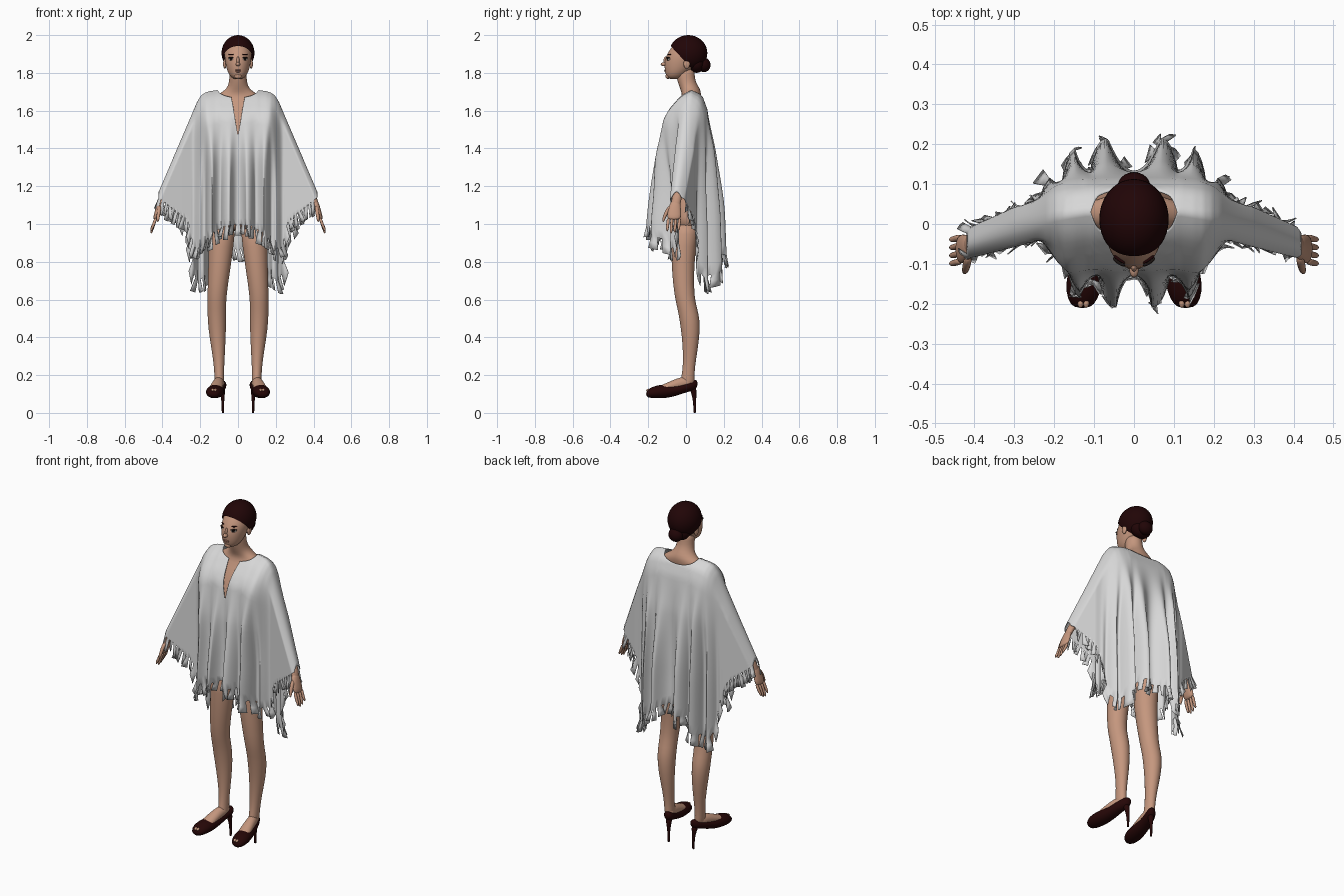
import bpy, bmesh, math, random
from mathutils import Matrix, Vector

random.seed(4)
cube = bpy.data.objects.get("Cube")
if cube:
    bpy.data.objects.remove(cube, do_unlink=True)


def material(name, r, g, b):
    m = bpy.data.materials.new(name)
    m.use_nodes = True
    m.diffuse_color = (r, g, b, 1)
    m.node_tree.nodes["Principled BSDF"].inputs["Base Color"].default_value = (r, g, b, 1)
    return m


skin = material("warm skin", 0.56, 0.31, 0.21)
cloth = material("pale grey wool", 0.68, 0.68, 0.68)
hair = material("dark auburn hair", 0.015, 0.0015, 0.002)
leather = material("dark brown leather", 0.019, 0.002, 0.002)
lip = material("muted lips", 0.42, 0.19, 0.14)
white = material("eye white", 0.5, 0.45, 0.4)
black = material("eye black", 0.012, 0.007, 0.006)


def finish(name, bm, mat, subdivide=0):
    mesh = bpy.data.meshes.new(name)
    bmesh.ops.recalc_face_normals(bm, faces=bm.faces)
    for f in bm.faces:
        f.smooth = True
    bm.to_mesh(mesh)
    bm.free()
    mesh.materials.append(mat)
    ob = bpy.data.objects.new(name, mesh)
    bpy.context.collection.objects.link(ob)
    if subdivide:
        ob.modifiers.new("round", "SUBSURF").levels = subdivide
        ob.modifiers["round"].render_levels = subdivide
    return ob


def loft(name, sections, mat, side=1, along="z", n=16):
    """Ellipse rings (x, y, z, radius, radius) lying flat across the given axis."""
    bm = bmesh.new()
    rings = []
    for x, y, z, ra, rb in sections:
        ring = []
        for k in range(n):
            a = math.tau * k / n
            u, v = ra * math.cos(a), rb * math.sin(a)
            p = (x + u, y + v, z) if along == "z" else (x + u, y, z + v)
            ring.append(bm.verts.new((p[0] * side, p[1], p[2])))
        rings.append(ring)
    for a, b in zip(rings, rings[1:]):
        for k in range(n):
            bm.faces.new((a[k], a[(k + 1) % n], b[(k + 1) % n], b[k]))
    bm.faces.new(rings[0])
    bm.faces.new(rings[-1])
    return finish(name, bm, mat, 1)


def blob(name, centre, radii, mat, cut=None, seg=20, turn=0):
    bm = bmesh.new()
    bmesh.ops.create_uvsphere(bm, u_segments=seg, v_segments=seg // 2 + 2, radius=1)
    place = Matrix.Translation(centre) @ Matrix.Rotation(turn, 4, "Z") @ Matrix.Diagonal((*radii, 1))
    bm.transform(place)
    if cut:
        bmesh.ops.bisect_plane(bm, geom=bm.verts[:] + bm.edges[:] + bm.faces[:],
                               plane_co=cut[0], plane_no=cut[1], clear_inner=True)
    return finish(name, bm, mat)


def lerp(table, x):
    for (a, p), (b, q) in zip(table, table[1:]):
        if x <= b:
            return p + (q - p) * max(0, (x - a) / (b - a))
    return table[-1][1]


def smooth(a, b, x):
    t = min(1, max(0, (x - a) / (b - a)))
    return t * t * (3 - 2 * t)


# Torso and neck
loft("torso_and_neck", [
    (0, .01, .96, .13, .085), (0, .01, 1.02, .155, .1), (0, 0, 1.2, .115, .085),
    (0, -.02, 1.4, .14, .1), (0, -.02, 1.5, .15, .09), (0, 0, 1.6, .16, .07),
    (0, .025, 1.66, .15, .052), (0, .03, 1.69, .1, .052), (0, .022, 1.715, .06, .054),
    (0, .004, 1.75, .048, .048), (0, -.004, 1.79, .046, .05), (0, -.004, 1.83, .044, .05)], skin)

# Head and face
loft("head", [
    (0, -.058, 1.766, .02, .032), (0, -.057, 1.78, .04, .047), (0, -.048, 1.8, .053, .062),
    (0, -.035, 1.83, .063, .08), (0, -.02, 1.87, .071, .094), (0, -.004, 1.91, .074, .092),
    (0, .004, 1.95, .06, .07), (0, .004, 1.975, .035, .045)], skin, n=24)
blob("nose", (0, -.113, 1.846), (.012, .021, .011), skin)
blob("nose_bridge", (0, -.108, 1.863), (.008, .011, .024), skin)
blob("chin", (0, -.095, 1.782), (.02, .014, .014), skin)
blob("upper_lip", (0, -.109, 1.814), (.017, .007, .004), lip)
blob("lower_lip", (0, -.107, 1.807), (.014, .007, .005), lip)

# Hair cap cut along the hairline, with a low bun
blob("hair_cap", (0, .012, 1.905), (.087, .101, .095), hair,
     ((0, 0, 1.855), (0, 1.08, 1)), 36)
blob("hair_bun", (0, .095, 1.842), (.041, .035, .038), hair)
blob("nape_hair", (0, .055, 1.85), (.06, .045, .05), hair)

for s, side in ((1, "left"), (-1, "right")):
    blob(side + "_eye", (.037 * s, -.093, 1.873), (.015, .006, .007), white, turn=.6 * s)
    blob(side + "_iris", (.037 * s, -.097, 1.873), (.008, .004, .007), black, turn=.6 * s)
    blob(side + "_lashes", (.038 * s, -.095, 1.88), (.018, .006, .004), black, turn=.6 * s)
    blob(side + "_eyebrow", (.037 * s, -.089, 1.897), (.018, .004, .003), hair, turn=.6 * s)
    blob(side + "_ear", (.07 * s, .004, 1.848), (.009, .017, .026), skin)

    # Arm, palm, fingers and thumb
    loft(side + "_arm", [
        (.165, .02, 1.63, .04, .035), (.22, .015, 1.51, .042, .04), (.28, 0, 1.38, .036, .036),
        (.34, -.02, 1.25, .031, .03), (.405, -.052, 1.13, .02, .024),
        (.418, -.058, 1.08, .016, .03)], skin, s)
    loft(side + "_palm", [
        (.406, -.054, 1.13, .016, .022), (.418, -.06, 1.09, .017, .033),
        (.43, -.063, 1.05, .016, .038), (.438, -.063, 1.02, .013, .036)], skin, s)
    for k in range(4):
        y = -.093 + k * .02
        tip = .945 + .012 * abs(k - 1.3)
        loft(f"{side}_finger_{k + 1}", [
            (.434, y, 1.035, .01, .0095), (.447, y - .004, .995, .009, .009),
            (.457, y - .006, tip + .015, .008, .008), (.46, y - .006, tip, .004, .004)],
            skin, s, n=8)
    loft(side + "_thumb", [
        (.415, -.08, 1.1, .012, .014), (.42, -.105, 1.06, .011, .012),
        (.424, -.119, 1.025, .009, .009), (.425, -.121, 1.01, .004, .004)], skin, s, n=8)

    # Leg and foot
    loft(side + "_leg", [
        (.083, 0, 1.02, .078, .085), (.09, -.014, .88, .067, .066), (.1, -.016, .75, .059, .06),
        (.112, -.01, .62, .051, .053), (.112, .008, .55, .05, .053), (.112, .02, .49, .05, .055),
        (.108, .026, .4, .044, .047), (.101, .019, .28, .03, .034), (.1, .012, .21, .026, .033),
        (.098, .008, .17, .026, .038), (.096, .005, .14, .025, .038)], skin, s)
    loft(side + "_foot", [
        (.09, .045, .155, .022, .026), (.1, 0, .16, .028, .036), (.108, -.05, .15, .031, .033),
        (.116, -.1, .134, .036, .026), (.124, -.16, .115, .035, .02),
        (.128, -.2, .108, .02, .01)], skin, s, "y")

    # High-heeled shoe with an open toe
    loft(side + "_shoe", [
        (.082, .062, .155, .01, .014), (.086, .047, .15, .029, .03), (.1, 0, .135, .034, .027),
        (.11, -.05, .118, .038, .028), (.117, -.1, .115, .045, .037),
        (.125, -.15, .112, .048, .036), (.129, -.19, .106, .039, .028),
        (.13, -.212, .1, .02, .014)], leather, s, "y")
    loft(side + "_heel", [
        (.08, .046, 0, .006, .006), (.08, .046, .001, .0065, .0065), (.08, .046, .06, .007, .008),
        (.082, .042, .1, .012, .014), (.086, .036, .14, .024, .022)], leather, s, n=10)
    for k in range(2):
        blob(f"{side}_toe_{k + 1}", ((.12 + k * .014) * s, -.197, .12),
             (.008, .014, .008), skin, seg=10)

# Poncho outline: shoulder line, hems, depth below the shoulder, fold crests
SHOULDER = [(0, 1.71), (.1, 1.71), (.15, 1.703), (.175, 1.695), (.195, 1.68),
            (.215, 1.65), (.42, 1.17)]
RIDGE = [(0, .03), (.12, .03), (.2, .019), (.3, -.008), (.42, -.05)]
HEM = {-1: [(0, 1.0), (.08, .985), (.14, .94), (.2, .87), (.235, .88), (.265, 1.02), (.42, 1.14)],
       1: [(0, .87), (.1, .83), (.16, .74), (.2, .7), (.225, .72), (.26, .93), (.3, 1.04),
           (.42, 1.14)]}
FALL = {-1: [(0, 0), (.02, .04), (.04, .066), (.1, .118), (.15, .145), (.35, .175), (.7, .2)],
        1: [(0, 0), (.02, .04), (.04, .06), (.1, .082), (.3, .112), (.6, .135), (1, .15)]}
CREST = {-1: [(0, -.5), (.045, 0), (.14, 1), (.205, 2), (.3, 3)],
         1: [(0, -.5), (.07, 0), (.15, 1), (.215, 2), (.27, 3)]}


def poncho_point(x, z, face):
    ax = abs(x)
    drop = max(0, lerp(SHOULDER, ax) - z)
    # The body narrows towards the sides only as it falls away from the chest
    inner = .16 - .06 * smooth(.1, .6, drop)
    sleeve = smooth(inner, .245 if face < 0 else .275, ax)
    arm = (.05 - .1 * max(0, ax - .3)) * math.sqrt(min(1, drop / .06))
    # Folds deepen towards the hem and bulge sideways at their crests
    ramp = smooth(.08, .7, drop) * math.sqrt(1 - sleeve)
    phase = math.tau * lerp(CREST[face], ax)
    depth = lerp(FALL[face], drop) * (1 - sleeve) + arm * sleeve + ramp * .04 * math.cos(phase)
    sway = math.copysign(ramp * .011 * math.sin(phase), x) if x else 0
    return Vector((x + sway, lerp(RIDGE, ax) + face * depth, z))


bm = bmesh.new()
COLS, ROWS = 70, 26
for face in (-1, 1):
    grid = []
    for i in range(-COLS, COLS + 1):
        x = .42 * i / COLS
        top = lerp(SHOULDER, abs(x))
        # Round neckline, with a slit at the front
        top -= .04 * math.sqrt(max(0, 1 - (x / .105) ** 2))
        if face < 0 and abs(x) < .034:
            top = min(top, 1.67 - .2 * (1 - abs(x) / .034))
        hem = lerp(HEM[face], abs(x))
        grid.append([bm.verts.new(poncho_point(x, top + (hem - top) * (r / ROWS) ** 1.5, face))
                     for r in range(ROWS + 1)])
    for a, b in zip(grid, grid[1:]):
        for r in range(ROWS):
            bm.faces.new((a[r], a[r + 1], b[r + 1], b[r]))
    # Fringe: loose strips hanging from the hem
    for i in range(0, 2 * COLS - 2, 3):
        roots = [grid[i + k][-1] for k in range(3)]
        x = roots[1].co.x
        lean = Vector((random.uniform(-.016, .016) + .03 * x,
                       face * random.uniform(-.006, .014), -random.uniform(.05, .075)))
        twist = Vector((random.uniform(0, .004), random.uniform(-.006, .006), 0))
        for part in range(2):
            tips = [bm.verts.new(v.co + lean * .5 + twist * (k - 1)) for k, v in enumerate(roots)]
            for k in range(2):
                bm.faces.new((roots[k], tips[k], tips[k + 1], roots[k + 1]))
            roots = tips
bmesh.ops.remove_doubles(bm, verts=bm.verts[:], dist=.0003)
poncho = finish("fringed_poncho", bm, cloth)
poncho.modifiers.new("thickness", "SOLIDIFY").thickness = .003
